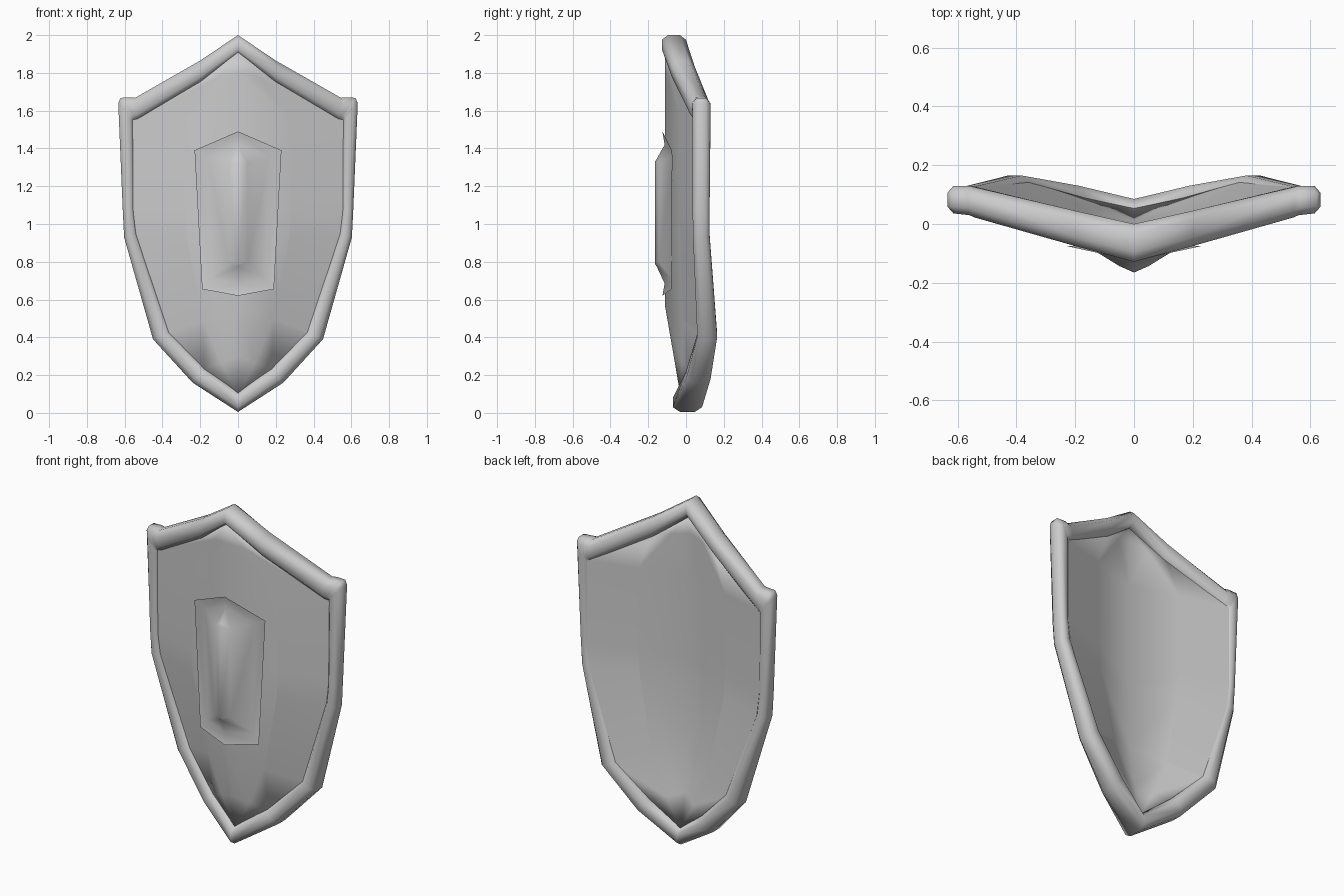
import bpy, bmesh
from mathutils import Vector


def mirrored_object(name, rows, closed=False, front=False):
    """Skin successive rows of points (right half) and mirror across x = 0."""
    bm = bmesh.new()
    grid = [[bm.verts.new(p) for p in row] for row in rows]
    for a, b in zip(grid, grid[1:]):
        n = len(a)
        for i in range(n if closed else n - 1):
            j = (i + 1) % n
            bm.faces.new((a[i], a[j], b[j], b[i]))
    bmesh.ops.remove_doubles(bm, verts=bm.verts, dist=0.0005)
    bmesh.ops.recalc_face_normals(bm, faces=bm.faces)
    bm.normal_update()
    # Open sheets must face the front
    if front and sum(f.normal.y * f.calc_area() for f in bm.faces) > 0:
        bmesh.ops.reverse_faces(bm, faces=bm.faces)
    for f in bm.faces:
        f.smooth = True
    mesh = bpy.data.meshes.new(name)
    bm.to_mesh(mesh)
    bm.free()
    ob = bpy.data.objects.new(name, mesh)
    bpy.context.collection.objects.link(ob)
    mod = ob.modifiers.new("Mirror", 'MIRROR')
    mod.use_clip = True
    mod.merge_threshold = 0.002
    return ob


# Rim stations: outer (x, z), inner (x, z), front y, back y
rim = [
    ((0.00, 2.000), (0.00, 1.90), -0.128, 0.00),
    ((0.20, 1.865), (0.20, 1.750), -0.075, 0.045),
    ((0.545, 1.668), (0.530, 1.553), 0.022, 0.125),
    ((0.565, 1.670), (0.545, 1.545), 0.03, 0.13),
    ((0.622, 1.668), (0.551, 1.542), 0.035, 0.13),
    ((0.634, 1.640), (0.552, 1.530), 0.035, 0.13),
    ((0.610, 1.070), (0.550, 1.070), 0.035, 0.125),
    ((0.603, 0.930), (0.535, 0.950), 0.037, 0.125),
    ((0.450, 0.390), (0.360, 0.430), 0.06, 0.165),
    ((0.240, 0.160), (0.170, 0.238), 0.00, 0.13),
    ((0.00, 0.005), (0.00, 0.105), -0.07, 0.085),
]
# Octagonal cross-section as fractions (inner to outer, front to back)
octagon = [(0.25, 0), (0.75, 0), (1, 0.25), (1, 0.75),
           (0.75, 1), (0.25, 1), (0, 0.78), (0, 0.22)]


def section(outer, inner, front, back):
    return [Vector((inner[0] + (outer[0] - inner[0]) * u,
                    front + (back - front) * v,
                    inner[1] + (outer[1] - inner[1]) * u)) for u, v in octagon]


mirrored_object("shield_rim", [section(*s) for s in rim], closed=True)

# Folded panel, front and back skins: ridge y, ridge z, edge x, edge y, edge z, thickness
panel_edge = [
    (-0.110, 1.91, 0.00, -0.110, 1.91, 0.07),
    (-0.110, 1.80, 0.20, -0.050, 1.765, 0.07),
    (-0.110, 1.55, 0.56, 0.050, 1.55, 0.07),
    (-0.110, 1.07, 0.56, 0.050, 1.07, 0.07),
    (-0.110, 0.93, 0.545, 0.052, 0.94, 0.07),
    (-0.110, 0.56, 0.37, 0.078, 0.42, 0.07),
    (-0.065, 0.30, 0.18, 0.020, 0.23, 0.075),
    (-0.030, 0.095, 0.00, -0.030, 0.095, 0.085),
]
rows = []
for ry, rz, ex, ey, ez, t in panel_edge:
    rows.append([(0, ry, rz), (ex * 0.5, (ry + ey) / 2, (rz + ez) / 2), (ex, ey, ez),
                 (ex, ey + t, ez), (ex * 0.5, (ry + ey) / 2 + t, (rz + ez) / 2), (0, ry + t, rz)])
panel = mirrored_object("shield_panel", rows)
panel.data.shade_smooth()
for e in panel.data.edges:      # crisp border between face and edge
    a, b = (panel.data.vertices[i].co for i in e.vertices)
    e.use_edge_sharp = a.x > 0.17 and b.x > 0.17 and abs(a.z - b.z) > 0.05

# Raised centre boss: flared border, foot, shoulder and ridge
mirrored_object("centre_boss", [
    [(0, -0.125, 1.49), (0, -0.113, 1.42), (0, -0.155, 1.345), (0, -0.165, 1.33)],
    [(0.23, -0.075, 1.39), (0.165, -0.072, 1.36), (0.05, -0.143, 1.32), (0, -0.165, 1.33)],
    [(0.19, -0.078, 0.655), (0.145, -0.076, 0.71), (0.05, -0.143, 0.80), (0, -0.165, 0.79)],
    [(0, -0.125, 0.62), (0, -0.113, 0.685), (0, -0.155, 0.775), (0, -0.165, 0.79)],
], front=True)
